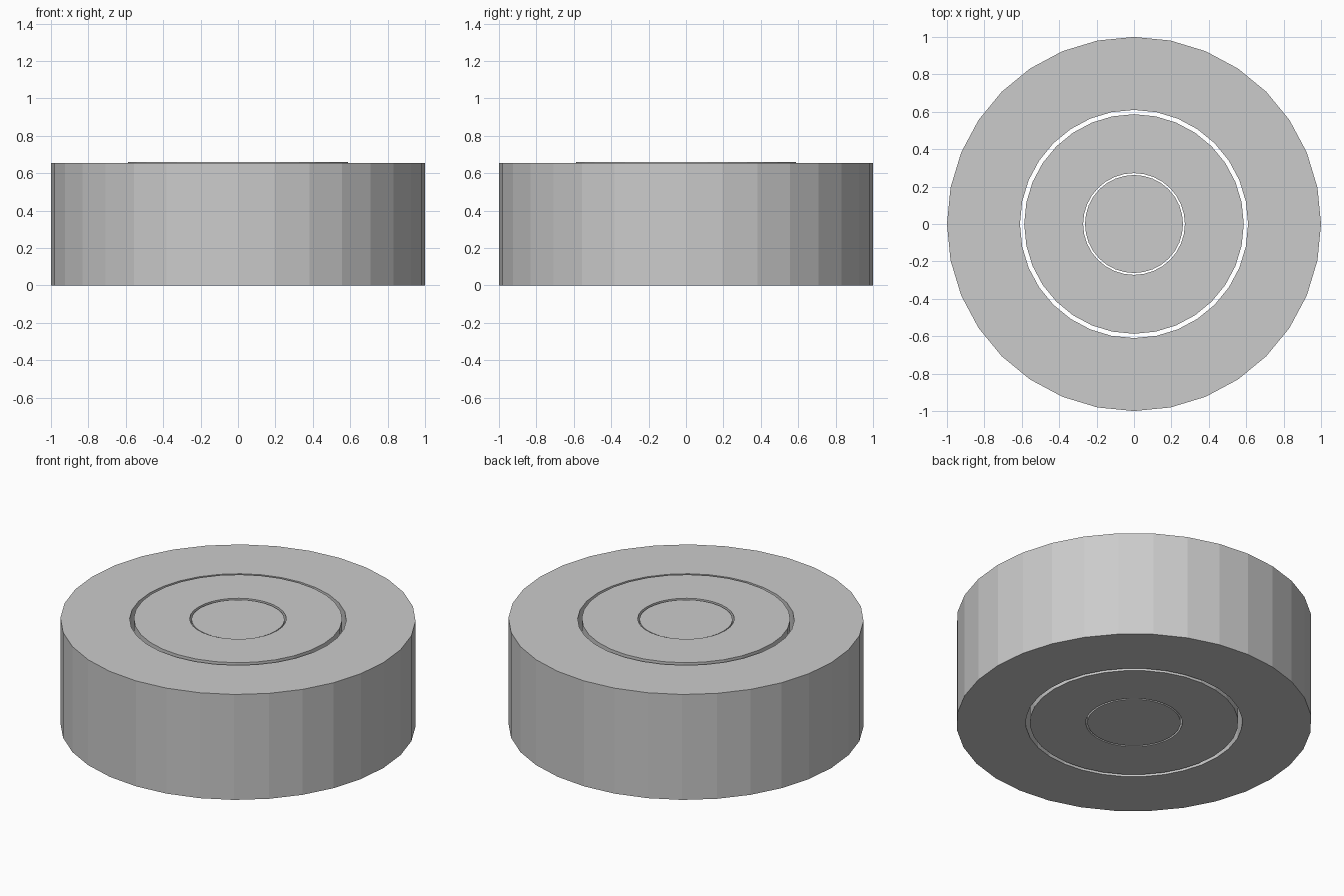
import bpy, bmesh
from math import sin, cos, pi

if "Cube" in bpy.data.objects:
    bpy.data.objects.remove(bpy.data.objects["Cube"])

SIDES = 32


def lathe(name, profile, closed):
    """Spin an (r, z) profile about z; closed profiles make rings, open ones get end caps."""
    bm = bmesh.new()
    loops = [[bm.verts.new((r * cos(2 * pi * i / SIDES), r * sin(2 * pi * i / SIDES), z))
              for i in range(SIDES)] for r, z in profile]
    pairs = list(zip(loops, loops[1:]))
    if closed:
        pairs.append((loops[-1], loops[0]))
    else:
        bm.faces.new(loops[0])
        bm.faces.new(loops[-1])
    for a, b in pairs:
        for i in range(SIDES):
            j = (i + 1) % SIDES
            bm.faces.new((a[i], a[j], b[j], b[i]))
    bmesh.ops.recalc_face_normals(bm, faces=bm.faces)
    mesh = bpy.data.meshes.new(name)
    bm.to_mesh(mesh)
    bm.free()
    obj = bpy.data.objects.new(name, mesh)
    bpy.context.collection.objects.link(obj)
    return obj


def ring(name, r_in, r_out, height):
    return lathe(name, [(r_out, 0), (r_out, height), (r_in, height), (r_in, 0)], True)


# Outer rim
ring("outer_ring", 0.61, 1.0, 0.655)
# Middle ring, standing slightly proud of the rim
ring("middle_ring", 0.272, 0.587, 0.66)
# Solid centre
lathe("centre_core", [(0.262, 0), (0.262, 0.655)], False)
